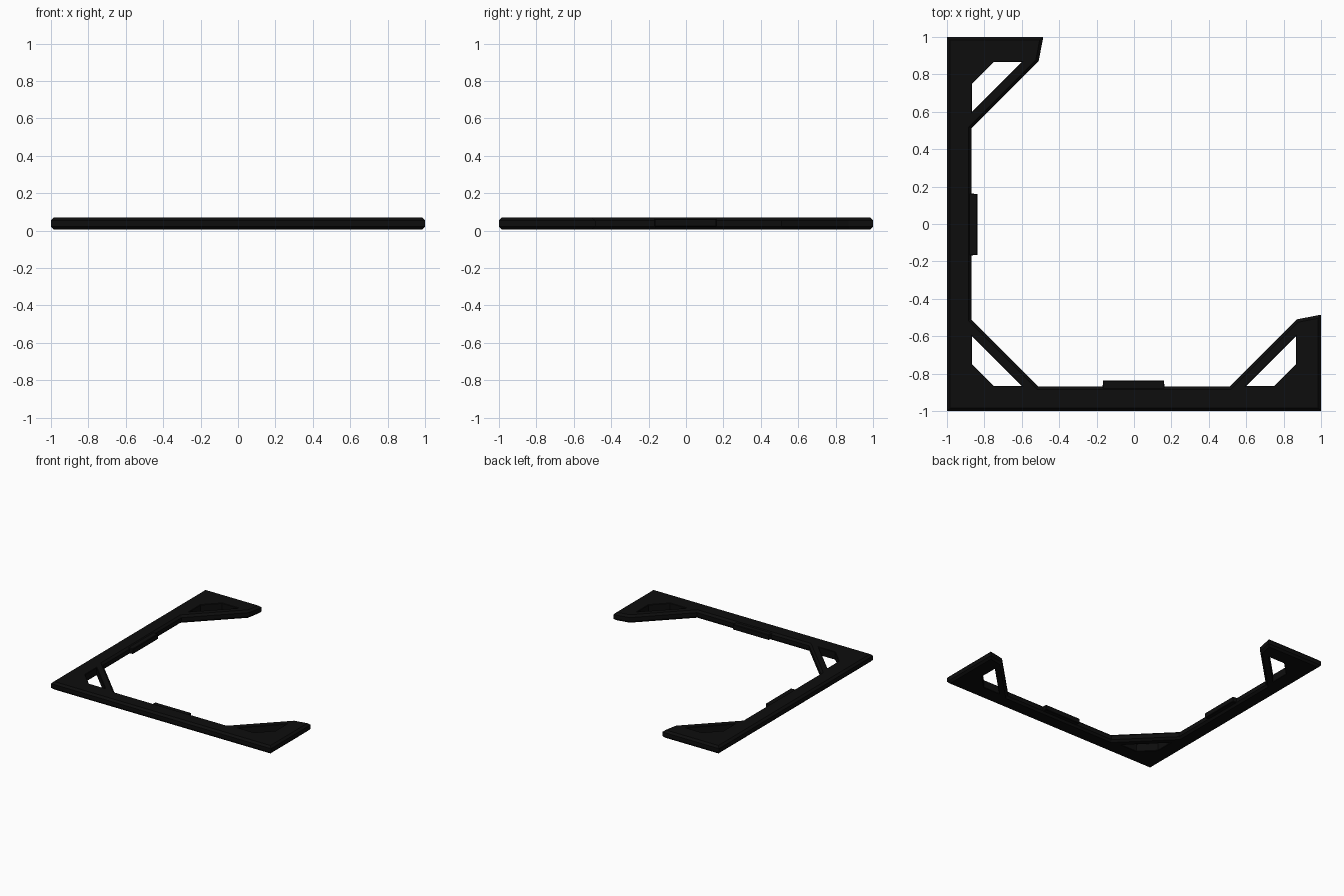
import bpy, bmesh
from mathutils import Vector

if "Cube" in bpy.data.objects:
    bpy.data.objects.remove(bpy.data.objects["Cube"])

black = bpy.data.materials.new("black")
black.diffuse_color = (0.004, 0.004, 0.004, 1)
black.use_nodes = True
black.node_tree.nodes["Principled BSDF"].inputs["Base Color"].default_value = black.diffuse_color


def inset(pts, d):
    """Move a counter-clockwise outline inward by d with mitred corners."""
    out = []
    for i, p in enumerate(pts):
        p = Vector(p)
        a = (p - Vector(pts[i - 1])).normalized()
        b = (Vector(pts[(i + 1) % len(pts)]) - p).normalized()
        na, nb = Vector((-a.y, a.x)), Vector((-b.y, b.x))
        out.append(p + (na + nb) * d / (1 + na.dot(nb)))
    return out


def area(pts):
    return sum(pts[i - 1][0] * p[1] - p[0] * pts[i - 1][1] for i, p in enumerate(pts))


def plate(name, outer, holes, z0, z1, ch, hole_ch):
    """Flat plate with chamfered outline and chamfered holes."""
    bm = bmesh.new()
    caps = ([], [])
    for k, loop in enumerate([outer] + holes):
        if area(loop) < 0:
            loop = loop[::-1]
        c = hole_ch if k else ch
        sign = -1 if k else 1
        rings = []
        for z, d in ((z0, c), (z0 + c, 0), (z1 - c, 0), (z1, c)):
            rings.append([bm.verts.new((q.x, q.y, z)) for q in inset(loop, sign * d)])
        n = len(loop)
        for r, s in zip(rings, rings[1:]):
            for i in range(n):
                j = (i + 1) % n
                bm.faces.new((r[i], r[j], s[j], s[i]))
        for cap, ring in zip(caps, (rings[0], rings[-1])):
            cap += [bm.edges.get((ring[i], ring[(i + 1) % n])) for i in range(n)]
    for cap, nz in zip(caps, (-1, 1)):
        bmesh.ops.triangle_fill(bm, edges=cap, use_beauty=True, normal=(0, 0, nz))
    bmesh.ops.recalc_face_normals(bm, faces=bm.faces)
    me = bpy.data.meshes.new(name)
    bm.to_mesh(me)
    bm.free()
    me.materials.append(black)
    ob = bpy.data.objects.new(name, me)
    bpy.context.collection.objects.link(ob)
    return ob


def swap(pts):
    return [(y, x) for x, y in pts]


H = 0.07
# L-shaped frame outline, symmetric about the x = y diagonal
half = [(1, -1), (1, -0.485), (0.87, -0.51), (0.51, -0.87), (-0.51, -0.87)]
outline = [(-1, -1)] + half + swap(half)[::-1]

# openings between corner gussets and diagonal braces
right_hole = [(0.865, -0.60), (0.60, -0.865), (0.75, -0.865), (0.865, -0.75)]
corner_hole = [(-x, y) for x, y in right_hole]
holes = [right_hole, corner_hole, swap(right_hole)]
plate("corner_frame", outline, holes, 0.005, H, 0.016, 0.003)

# small tabs in the middle of each inner edge
tab = [(-0.17, -0.89), (0.165, -0.89), (0.16, -0.838), (-0.165, -0.838)]
plate("front_tab", tab, [], 0.02, 0.063, 0.004, 0)
plate("left_tab", swap(tab), [], 0.02, 0.063, 0.004, 0)
